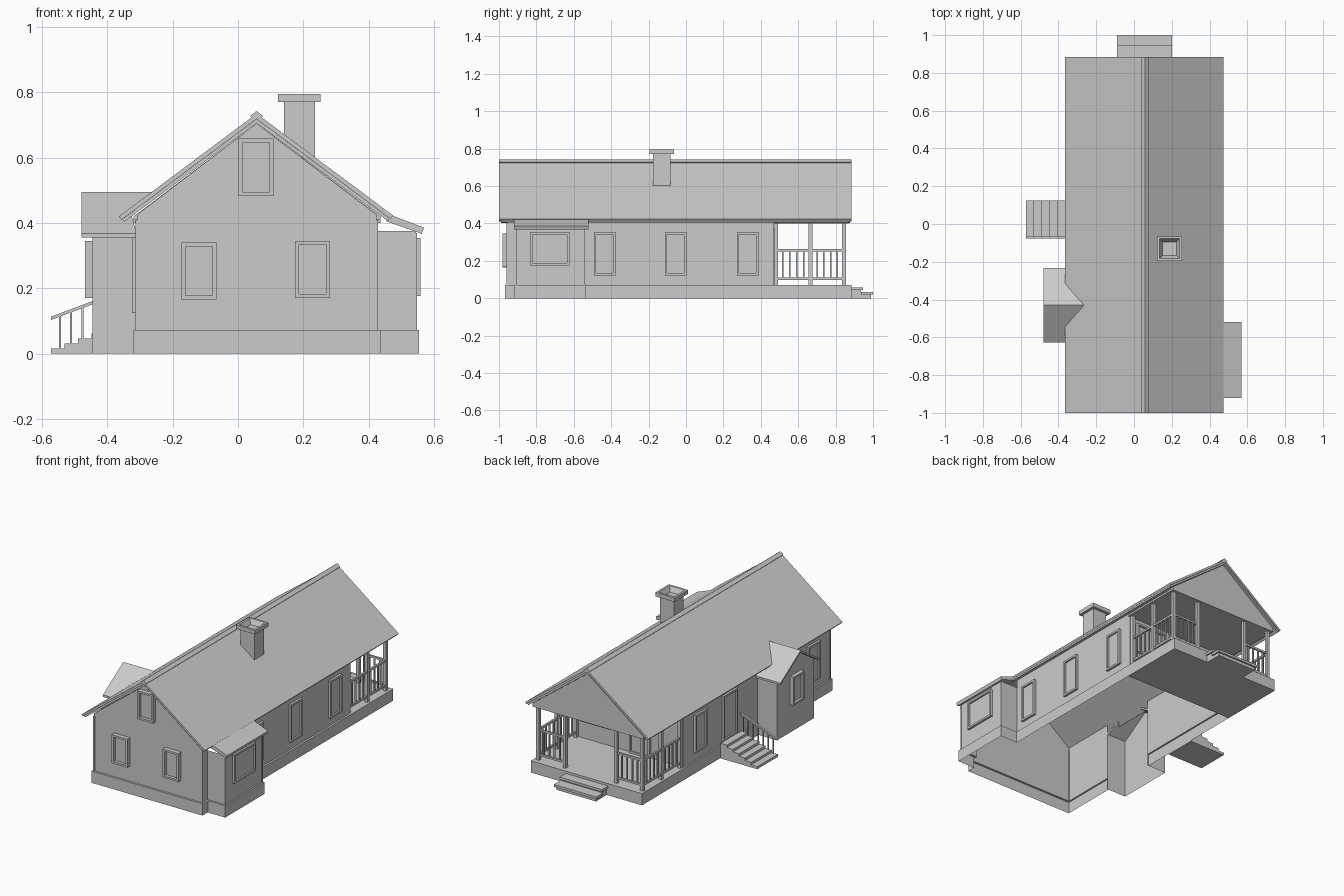
import bpy, bmesh, math
from mathutils import Vector

if "Cube" in bpy.data.objects:
    bpy.data.objects.remove(bpy.data.objects["Cube"])


def make(name, verts, faces):
    me = bpy.data.meshes.new(name)
    me.from_pydata([tuple(v) for v in verts], [], faces)
    me.update()
    ob = bpy.data.objects.new(name, me)
    bpy.context.collection.objects.link(ob)
    return ob


def prism(name, pts, offset):
    """Closed solid: planar outline pushed along offset."""
    a = [Vector(p) for p in pts]
    n = len(a)
    faces = [list(range(n))[::-1], list(range(n, 2 * n))]
    faces += [[i, (i + 1) % n, n + (i + 1) % n, n + i] for i in range(n)]
    ob = make(name, a + [p + Vector(offset) for p in a], faces)
    bm = bmesh.new()
    bm.from_mesh(ob.data)
    bmesh.ops.recalc_face_normals(bm, faces=bm.faces)
    bm.to_mesh(ob.data)
    bm.free()
    return ob


def box(name, x0, x1, y0, y1, z0, z1):
    return prism(name, [(x0, y0, z0), (x1, y0, z0), (x1, y1, z0), (x0, y1, z0)], (0, 0, z1 - z0))


def wall(name, path, z0, z1):
    """Thin upright sheet along a plan path."""
    n = len(path)
    return make(name, [(x, y, z0) for x, y in path] + [(x, y, z1) for x, y in path],
                [[i, i + 1, n + i + 1, n + i] for i in range(n - 1)])


def window(name, centre, out, w, h, depth=0.014, border=0.012):
    """Raised frame with a recessed pane; out is the wall's outward direction."""
    c, o = Vector(centre), Vector(out)
    side = Vector((0, 0, 1)).cross(o)
    up = Vector((0, 0, 1))
    rings = [(0, 0), (0, depth), (border, depth), (border, depth * 0.3)]
    verts, faces = [], []
    for inset, d in rings:
        for sx, sz in ((-1, -1), (1, -1), (1, 1), (-1, 1)):
            verts.append(c + side * sx * (w / 2 - inset) + up * sz * (h / 2 - inset) + o * d)
    for r in range(3):
        for i in range(4):
            j = (i + 1) % 4
            faces.append([4 * r + i, 4 * r + j, 4 * r + 4 + j, 4 * r + 4 + i])
    faces.append([12, 13, 14, 15])
    return make(name, verts, faces)


XL, XR, YF, YB, YP = -0.31, 0.425, -0.955, 0.47, 0.885
RX, RZ, SLOPE = 0.057, 0.735, 0.746
BASE, TOP = 0.072, 0.425

# Foundation skirt (open underneath) with ledge, and solid porch deck
out = [(-0.32, -0.61), (-0.32, -0.968), (0.437, -0.968), (0.437, -0.917), (0.555, -0.917),
       (0.555, -0.535), (0.437, -0.535), (0.437, YB)]
inn = [(XL, -0.61), (XL, YF), (XR, YF), (XR, -0.905), (0.545, -0.905), (0.545, -0.545), (XR, -0.545), (XR, YB)]
left_out, left_in = [(-0.32, YB), (-0.32, -0.25)], [(XL, YB), (XL, -0.25)]
for i, (o, n) in enumerate(((out, inn), (left_out, left_in))):
    wall(f"foundation_{i}", o, 0, BASE)
    k = len(o)
    make(f"foundation_ledge_{i}", [(x, y, BASE) for x, y in o + n],
         [[j, j + 1, k + j + 1, k + j] for j in range(k - 1)])
box("porch_deck", -0.32, 0.437, YB, YP, 0, BASE)

# Main walls, front and back gables
wall("left_wall_back", left_in, BASE, TOP)
wall("left_wall_front", inn[:2], BASE, TOP)
wall("right_wall_front", [(XR, YF), (XR, -0.905)], BASE, TOP)
wall("right_wall_back", [(XR, -0.545), (XR, YB)], BASE, TOP)
for name, y in (("front_wall", YF), ("back_wall", YB)):
    make(name, [(XL, y, BASE), (XR, y, BASE), (XR, y, TOP), (RX, y, 0.705), (XL, y, TOP)], [[0, 1, 2, 3, 4]])
prism("porch_gable", [(-0.32, 0.855, 0.40), (0.437, 0.855, 0.40), (0.437, 0.855, 0.42),
                      (RX, 0.855, 0.705), (-0.32, 0.855, 0.42)], (0, 0.015, 0))
box("porch_ceiling", -0.32, 0.437, YB, 0.86, 0.40, 0.412)

# Corner boards
for i, (x, y) in enumerate(((XL, YF), (XR, YF), (0.545, -0.905), (0.545, -0.545))):
    box(f"corner_board_{i}", x - 0.004, x + 0.004, y - 0.004, y + 0.004, BASE, 0.37 if x > 0.5 else 0.41)


# Main roof: tile layer, lower trim layer and ridge cap
def chevron(name, hang_l, hang_r, drop, t, y0, y1):
    n = Vector((SLOPE, 0, 1)).normalized() * t
    zt = RZ - drop
    thick = t * math.sqrt(1 + SLOPE ** 2)
    l = Vector((RX - hang_l, y0, zt - hang_l * SLOPE))
    r = Vector((RX + hang_r, y0, zt - hang_r * SLOPE))
    prism(name, [l, (RX, y0, zt), r, r + Vector((-n.x, 0, -n.z)),
                 (RX, y0, zt - thick), l + Vector((n.x, 0, -n.z))], (0, y1 - y0, 0))


chevron("roof", 0.422, 0.418, 0, 0.013, -1.0, YP)
chevron("roof_trim", 0.412, 0.408, 0.0165, 0.010, -0.99, 0.878)
chevron("ridge_cap", 0.02, 0.02, -0.008, 0.008, -1.0, YP)

# Right bay with lean-to roof
wall("right_bay_wall", inn[3:7], BASE, 0.375)
prism("right_bay_roof", [(0.455, -0.92, 0.428), (0.475, -0.92, 0.422), (0.57, -0.92, 0.386),
                         (0.563, -0.92, 0.367), (0.455, -0.92, 0.405)], (0, 0.4, 0))

# Left bay with gable roof running into the main roof
BX, BY = -0.445, -0.43
wall("left_bay_sides_front", [(XL, -0.61), (BX, -0.61)], 0, 0.375)
wall("left_bay_sides_back", [(BX, -0.25), (XL, -0.25)], 0, 0.375)
make("left_bay_gable", [(BX, -0.61, 0), (BX, -0.25, 0), (BX, -0.25, 0.37), (BX, BY, 0.485), (BX, -0.61, 0.37)],
     [[0, 1, 2, 3, 4]])
for name, s in (("front", -1), ("back", 1)):
    ye = BY + s * 0.197
    prism(f"left_bay_roof_{name}", [(-0.48, BY, 0.495), (-0.265, BY, 0.495), (-0.33, BY + s * 0.09, 0.436),
                                    (XL, ye, 0.368), (-0.48, ye, 0.368)], (0, 0, -0.013))

# Chimney with hollow cap, built as nested square rings
verts, faces = [], []
rings = [(0.0475, 0.60), (0.0475, 0.77), (0.065, 0.77), (0.065, 0.795), (0.052, 0.795), (0.036, 0.765)]
for h, z in rings:
    verts += [(0.188 + sx * h, -0.13 + sy * h, z) for sx, sy in ((-1, -1), (1, -1), (1, 1), (-1, 1))]
for r in range(len(rings) - 1):
    faces += [[4 * r + i, 4 * r + (i + 1) % 4, 4 * r + 4 + (i + 1) % 4, 4 * r + 4 + i] for i in range(4)]
make("chimney", verts, faces + [[20, 21, 22, 23]])

# Windows and doors
for name, x, z in (("left", -0.119, 0.253), ("right", 0.228, 0.258), ("attic", 0.055, 0.571)):
    window(f"front_window_{name}", (x, YF, z), (0, -1, 0), 0.107, 0.175, 0.027)
for i, y in enumerate((-0.435, -0.055, 0.33)):
    window(f"right_window_{i}", (XR, y, 0.238), (1, 0, 0), 0.115, 0.232)
for i, y in enumerate((-0.79, 0.31)):
    window(f"left_window_{i}", (XL, y, 0.24), (-1, 0, 0), 0.115, 0.23)
window("right_bay_window", (0.545, -0.728, 0.265), (1, 0, 0), 0.21, 0.178)
window("left_bay_window", (BX, BY, 0.258), (-1, 0, 0), 0.107, 0.175, 0.023)
window("side_door", (XL, 0.025, 0.23), (-1, 0, 0), 0.14, 0.28)
window("porch_window", (0.275, YB, 0.275), (0, 1, 0), 0.21, 0.19, 0.018)
window("porch_door", (-0.02, YB, 0.222), (0, 1, 0), 0.14, 0.3)

# Porch posts
PL, PR, PB = -0.297, 0.412, 0.845
posts = [(x, y) for x in (PL, PR) for y in (0.482, 0.665, PB)] + [(-0.12, PB), (0.23, PB)]
for i, (x, y) in enumerate(posts):
    box(f"porch_post_{i}", x - 0.01, x + 0.01, y - 0.01, y + 0.01, BASE, 0.405)


# Porch railings
def railing(name, a, b):
    a, b = Vector(a), Vector(b)
    for part, z0, z1 in (("bottom_rail", 0.098, 0.11), ("top_rail", 0.25, 0.262)):
        box(f"{name}_{part}", min(a.x, b.x) - 0.006, max(a.x, b.x) + 0.006,
            min(a.y, b.y) - 0.006, max(a.y, b.y) + 0.006, z0, z1)
    n = round((b - a).length / 0.036)
    for i in range(1, n):
        p = a.lerp(b, i / n)
        box(f"{name}_baluster_{i}", p.x - 0.004, p.x + 0.004, p.y - 0.004, p.y + 0.004, 0.105, 0.255)


for side, x in (("left", PL), ("right", PR)):
    railing(f"{side}_railing_inner", (x, 0.482), (x, 0.665))
    railing(f"{side}_railing_outer", (x, 0.665), (x, PB))
railing("back_railing_left", (PL, PB), (-0.12, PB))
railing("back_railing_right", (0.23, PB), (PR, PB))

# Back porch steps: treads on recessed risers
for i, (y, z) in enumerate(((0.945, 0.058), (1.0, 0.034))):
    box(f"back_tread_{i}", -0.09, 0.2, YP if i == 0 else 0.935, y, z - 0.015, z)
    box(f"back_riser_{i}", -0.08, 0.19, YP, y - 0.01, 0, z - 0.015)

# Side stairs with one sloping handrail
for i in range(6):
    x = -0.573 + 0.0415 * i
    box(f"side_step_{i}", x, min(x + 0.0415, -0.32), -0.075, 0.125, 0, 0.0155 * (i + 1))
prism("side_handrail", [(-0.573, -0.078, 0.103), (-0.32, -0.078, 0.198), (-0.32, -0.078, 0.208),
                        (-0.573, -0.078, 0.113)], (0, 0.012, 0))
for i in range(7):
    x = -0.545 + 0.034 * i
    box(f"side_baluster_{i}", x - 0.003, x + 0.003, -0.075, -0.069, 0.01, 0.106 + (x + 0.573) * 0.376)
